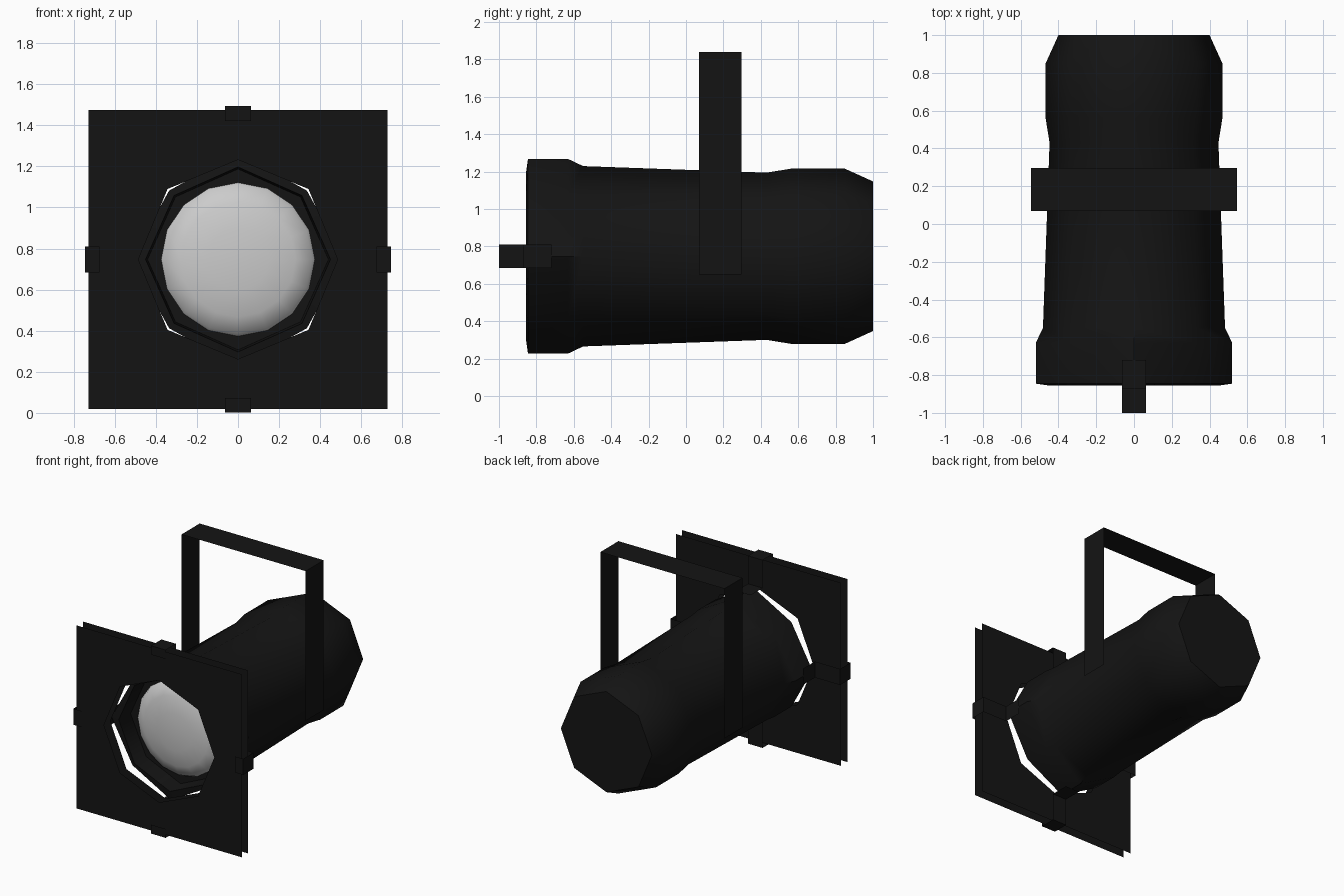
import bpy, bmesh
from math import sin, cos, pi, radians

if "Cube" in bpy.data.objects:
    bpy.data.objects.remove(bpy.data.objects["Cube"])

CZ = 0.747  # height of the lamp axis

black = bpy.data.materials.new("matte_black")
black.diffuse_color = (0.007, 0.007, 0.007, 1)
black.use_nodes = True
black.node_tree.nodes["Principled BSDF"].inputs["Base Color"].default_value = black.diffuse_color


def finish(name, bm, mat=None, smooth=None, fix=True):
    if fix:
        bmesh.ops.recalc_face_normals(bm, faces=bm.faces)
    me = bpy.data.meshes.new(name)
    bm.to_mesh(me)
    bm.free()
    ob = bpy.data.objects.new(name, me)
    bpy.context.collection.objects.link(ob)
    if mat:
        me.materials.append(mat)
    if smooth:
        bpy.context.view_layer.objects.active = ob
        ob.select_set(True)
        bpy.ops.object.shade_smooth_by_angle(angle=radians(smooth))
        ob.select_set(False)
    return ob


def ring(bm, y, r, n, r_odd=None):
    """Ring round the lamp axis; r_odd sets the radius of every other corner."""
    out = []
    for i in range(n):
        rad = r_odd if (r_odd and i % 2) else r
        a = 2 * pi * i / n
        out.append(bm.verts.new((rad * cos(a), y, CZ + rad * sin(a))))
    return out


def bridge(bm, a, b):
    n = len(a)
    for i in range(n):
        bm.faces.new((a[i], a[(i + 1) % n], b[(i + 1) % n], b[i]))


def strip(bm, points_a, points_b):
    """Sheet-metal ribbon between two matching paths."""
    va = [bm.verts.new(p) for p in points_a]
    vb = [bm.verts.new(p) for p in points_b]
    for i in range(len(va) - 1):
        bm.faces.new((va[i], va[i + 1], vb[i + 1], vb[i]))


# Lamp housing: octagonal can, closed at the back, recessed at the front
profile = [(-0.72, 0.37, None), (-0.72, 0.44, 0.43), (-0.855, 0.45, 0.44),
           (-0.845, 0.52, 0.474), (-0.63, 0.52, 0.474), (-0.55, 0.482, 0.465),
           (0.43, 0.447, None), (0.56, 0.468, None), (0.85, 0.468, None),
           (1.0, 0.4, None)]
bm = bmesh.new()
rings = [ring(bm, y, r, 8, ro) for y, r, ro in profile]
for a, b in zip(rings, rings[1:]):
    bridge(bm, a, b)
bm.faces.new(rings[-1])
bm.faces.new(rings[0])
finish("housing", bm, black, 50)

# Lens: shallow 16-sided dome
bm = bmesh.new()
dome = [(-0.70, 0.385), (-0.745, 0.36), (-0.78, 0.28), (-0.80, 0.15)]
rings = [ring(bm, y, r, 16) for y, r in dome]
for a, b in zip(rings, rings[1:]):
    bridge(bm, a, b)
tip = bm.verts.new((0, -0.807, CZ))
for i in range(16):
    bm.faces.new((rings[-1][i], rings[-1][(i + 1) % 16], tip))
finish("lens", bm, None, 60)

# Two square colour-filter frames with octagonal openings
for name, y in (("filter_frame_front", -0.99), ("filter_frame_back", -0.91)):
    bm = bmesh.new()
    h = 0.727
    inner = ring(bm, y, 0.485, 8)
    outer = []
    for i in range(8):
        a = pi * i / 4
        x, z = (round(cos(a) * 1.2) * h, round(sin(a) * 1.2) * h)
        outer.append(bm.verts.new((x, y, CZ + z)))
    bridge(bm, inner, outer)
    finish(name, bm, black)

# Four bent clips holding the frames
path = [(-1.0, 0.675), (-1.0, 0.746), (-0.87, 0.746), (-0.87, 0.524), (-0.72, 0.524)]
for name, k in (("right", 0), ("top", 1), ("left", 2), ("bottom", 3)):
    bm = bmesh.new()
    c, s = round(cos(k * pi / 2)), round(sin(k * pi / 2))
    sides = [[(c * r - s * w, y, CZ + s * r + c * w) for y, r in path]
             for w in (-0.064, 0.064)]
    strip(bm, *sides)
    finish("frame_clip_" + name, bm, black)

# Hanging yoke: flat strap bent over the housing
outline = [(-0.545, 0.65), (-0.545, 1.84), (0.545, 1.84), (0.545, 0.65)]
bm = bmesh.new()
strip(bm, *[[(x, y, z) for x, z in outline] for y in (0.07, 0.297)])
finish("yoke", bm, black)
